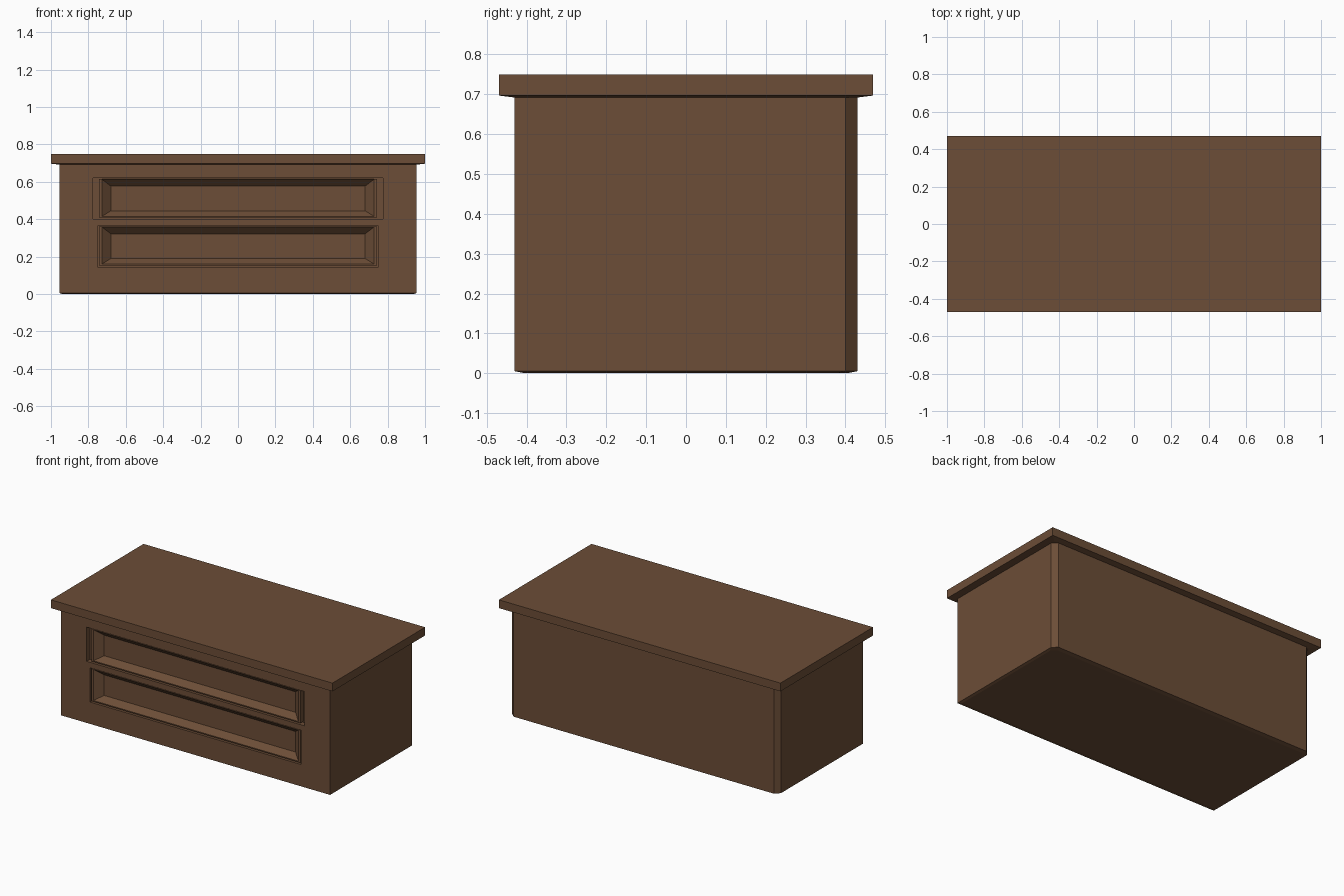
import bpy
import bmesh

cube = bpy.data.objects.get("Cube")
if cube:
    bpy.data.objects.remove(cube, do_unlink=True)

wood = bpy.data.materials.new("brown_wood")
wood.use_nodes = True
colour = (0.15, 0.075, 0.038, 1)
wood.diffuse_color = colour
wood.node_tree.nodes["Principled BSDF"].inputs["Base Color"].default_value = colour


def outline(hx, hy, z, cut=0):
    """Rectangle with optionally chamfered back corners."""
    pts = [(-hx, -hy, z), (hx, -hy, z)]
    if cut:
        pts += [(hx, hy - cut, z), (hx - cut, hy, z),
                (cut - hx, hy, z), (-hx, hy - cut, z)]
    else:
        pts += [(hx, hy, z), (-hx, hy, z)]
    return pts


def loft(rings):
    """Closed solid through a stack of outlines."""
    bm = bmesh.new()
    loops = [[bm.verts.new(p) for p in ring] for ring in rings]
    n = len(loops[0])
    for low, high in zip(loops, loops[1:]):
        for i in range(n):
            j = (i + 1) % n
            bm.faces.new((low[i], low[j], high[j], high[i]))
    bm.faces.new(loops[0][::-1])
    bm.faces.new(loops[-1])
    return bm


def finish(bm, name):
    bmesh.ops.recalc_face_normals(bm, faces=bm.faces)
    mesh = bpy.data.meshes.new(name)
    bm.to_mesh(mesh)
    bm.free()
    mesh.materials.append(wood)
    bpy.context.collection.objects.link(bpy.data.objects.new(name, mesh))


def front_faces(bm):
    bm.normal_update()
    return [f for f in bm.faces
            if f.normal.y < -0.99 and f.calc_center_median().y < FRONT + 0.001]


def split_front(bm, faces, axis, value):
    """Cut the given front faces along a line of constant x or z."""
    co, no = [0, FRONT, 0], [0, 0, 0]
    co[axis], no[axis] = value, 1
    geom = list({g for f in faces for g in (*f.verts, *f.edges)}) + faces
    bmesh.ops.bisect_plane(bm, geom=geom, plane_co=co, plane_no=no, dist=1e-5)


def carve(bm, face, steps):
    """Extrude a front face through successive rectangles (half width, z0, z1, y)."""
    for hw, z0, z1, y in steps:
        mid = face.calc_center_bounds().z
        face = bmesh.ops.extrude_discrete_faces(bm, faces=[face])["faces"][0]
        for v in face.verts:
            v.co = (hw if v.co.x > 0 else -hw, y, z1 if v.co.z > mid else z0)


FRONT = -0.43

# Cabinet body with chamfered back corners and an eased bottom edge
body = loft([outline(0.94, 0.405, 0, 0.03),
             outline(0.955, 0.43, 0.005, 0.03),
             outline(0.955, 0.43, 0.695, 0.03)])

# Drawers: a slot in the front, a thin raised rim and a sloped sunken panel
for half, z0, z1, gap in ((0.775, 0.40, 0.62, 0.032), (0.75, 0.145, 0.365, 0.008)):
    for z in (z0, z1):
        split_front(body, front_faces(body), 2, z)
    middle = (z0 + z1) / 2
    for x in (-half, half):
        row = [f for f in front_faces(body)
               if abs(f.calc_center_bounds().z - middle) < 0.01]
        split_front(body, row, 0, x)
    panel = next(f for f in front_faces(body)
                 if abs(f.calc_center_bounds().z - middle) < 0.01
                 and abs(f.calc_center_bounds().x) < 0.01)
    rim = half - gap
    carve(body, panel, [
        (half, z0, z1, FRONT + 0.035),
        (rim, z0 + 0.008, z1 - 0.004, FRONT + 0.035),
        (rim, z0 + 0.008, z1 - 0.004, FRONT + 0.003),
        (0.728, z0 + 0.015, z1 - 0.006, FRONT + 0.003),
        (0.68, z0 + 0.045, z1 - 0.043, FRONT + 0.043),
    ])
finish(body, "cabinet_body")

# Overhanging top board with a faintly sloped underside
finish(loft([outline(0.955, 0.43, 0.692),
             outline(1, 0.47, 0.697),
             outline(1, 0.47, 0.75)]), "top_board")
